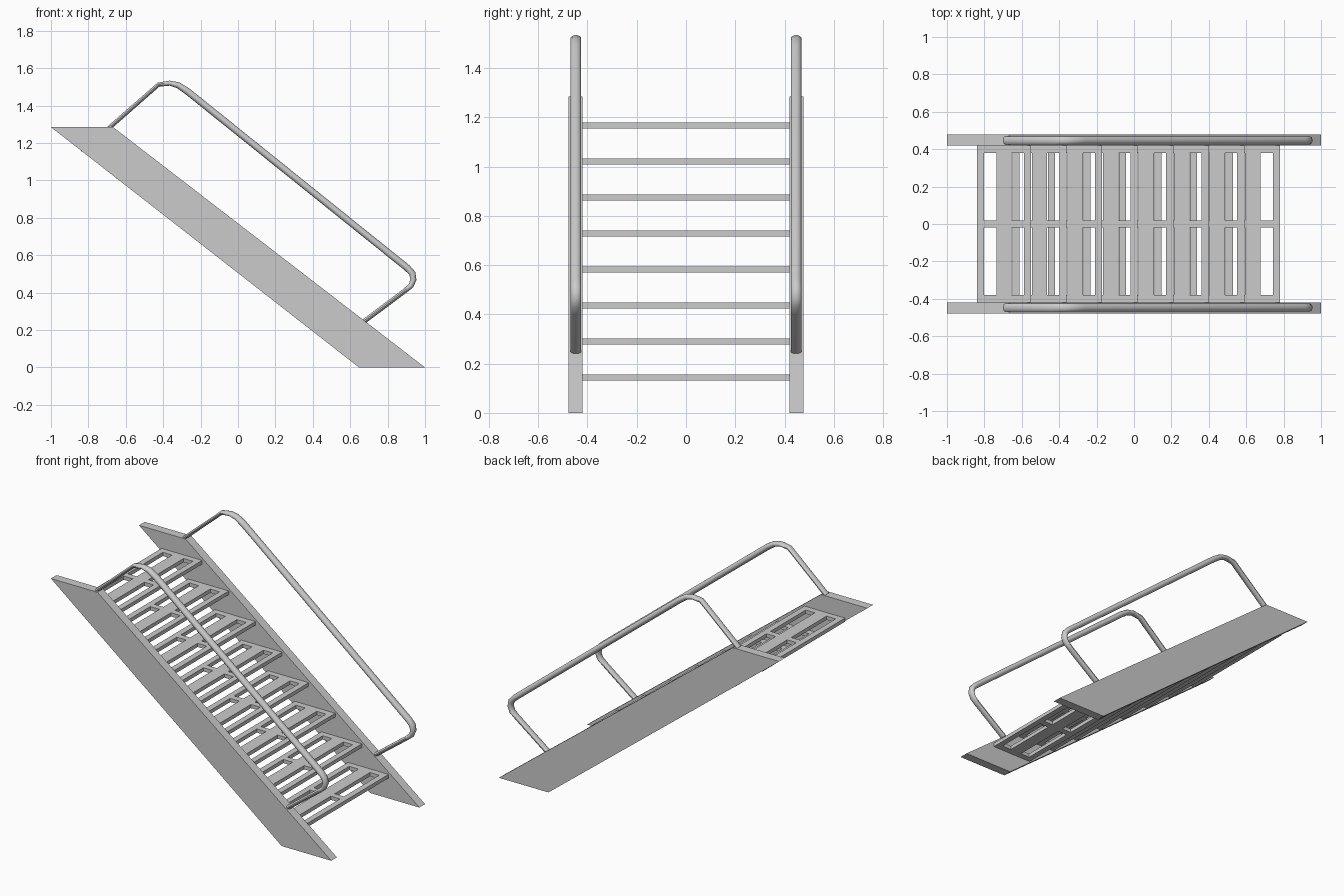
import bpy, bmesh, math
from mathutils import Vector

if "Cube" in bpy.data.objects:
    bpy.data.objects.remove(bpy.data.objects["Cube"])


def finish(bm, name, smooth=False):
    bmesh.ops.recalc_face_normals(bm, faces=bm.faces)
    me = bpy.data.meshes.new(name)
    bm.to_mesh(me)
    bm.free()
    ob = bpy.data.objects.new(name, me)
    bpy.context.collection.objects.link(ob)
    if smooth:
        bpy.ops.object.select_all(action='DESELECT')
        ob.select_set(True)
        bpy.context.view_layer.objects.active = ob
        bpy.ops.object.shade_smooth_by_angle(angle=math.radians(40))
    return ob


def extrude(bm, faces, vec):
    r = bmesh.ops.extrude_face_region(bm, geom=faces)
    vs = [v for v in r['geom'] if isinstance(v, bmesh.types.BMVert)]
    bmesh.ops.translate(bm, verts=vs, vec=vec)


def stringer(name, y0, y1):
    bm = bmesh.new()
    prof = [(-1, 1.285), (-0.668, 1.285), (1, 0), (0.647, 0)]
    f = bm.faces.new([bm.verts.new((x, y0, z)) for x, z in prof])
    extrude(bm, [f], (0, y1 - y0, 0))
    finish(bm, name)


def tread(name, x, z):
    # flat plate with a 2 x 2 set of slots
    xs = [-0.145, -0.107, -0.041, 0.041, 0.107, 0.145]
    ys = [-0.42, -0.38, -0.02, 0.02, 0.38, 0.42]
    bm = bmesh.new()
    g = [[bm.verts.new((x + a, b, z - 0.012)) for b in ys] for a in xs]
    faces = [bm.faces.new((g[i][j], g[i + 1][j], g[i + 1][j + 1], g[i][j + 1]))
             for i in range(5) for j in range(5)
             if not (i in (1, 3) and j in (1, 3))]
    extrude(bm, faces, (0, 0, 0.024))
    bmesh.ops.dissolve_limit(bm, angle_limit=0.01, verts=bm.verts, edges=bm.edges)
    finish(bm, name)


def handrail(name, y, sides=12):
    # path points (x, z) with in-plane thickness
    path = [(-0.69, 1.28, .024), (-0.425, 1.512, .024), (-0.365, 1.52, .028),
            (-0.32, 1.509, .034), (-0.27, 1.476, .038), (0.905, 0.532, .038),
            (0.932, 0.503, .036), (0.938, 0.47, .034), (0.925, 0.437, .030),
            (0.89, 0.408, .027), (0.675, 0.247, .026)]
    pts = [Vector((p[0], p[1])) for p in path]
    bm = bmesh.new()
    rings = []
    for i, p in enumerate(pts):
        a = (p - pts[i - 1]).normalized() if i else None
        b = (pts[i + 1] - p).normalized() if i < len(pts) - 1 else None
        t = ((a or b) + (b or a)).normalized()
        n = Vector((-t.y, t.x))
        ring = []
        for k in range(sides):
            ang = 2 * math.pi * (k + 0.5) / sides
            q = p + n * math.sin(ang) * path[i][2] / 2
            ring.append(bm.verts.new((q.x, y + 0.022 * math.cos(ang), q.y)))
        rings.append(ring)
    for r, s in zip(rings, rings[1:]):
        for k in range(sides):
            m = (k + 1) % sides
            bm.faces.new((r[k], r[m], s[m], s[k]))
    bm.faces.new(rings[0])
    bm.faces.new(rings[-1])
    finish(bm, name, smooth=True)


# side boards and rails
for side, s in (("front", -1), ("back", 1)):
    stringer(side + "_stringer", s * 0.42, s * 0.478)
    handrail(side + "_handrail", s * 0.447)

# eight slotted treads
for i in range(8):
    tread(f"tread_{i + 1}", 0.635 - 0.19 * i, 0.143 + 0.1463 * i)
